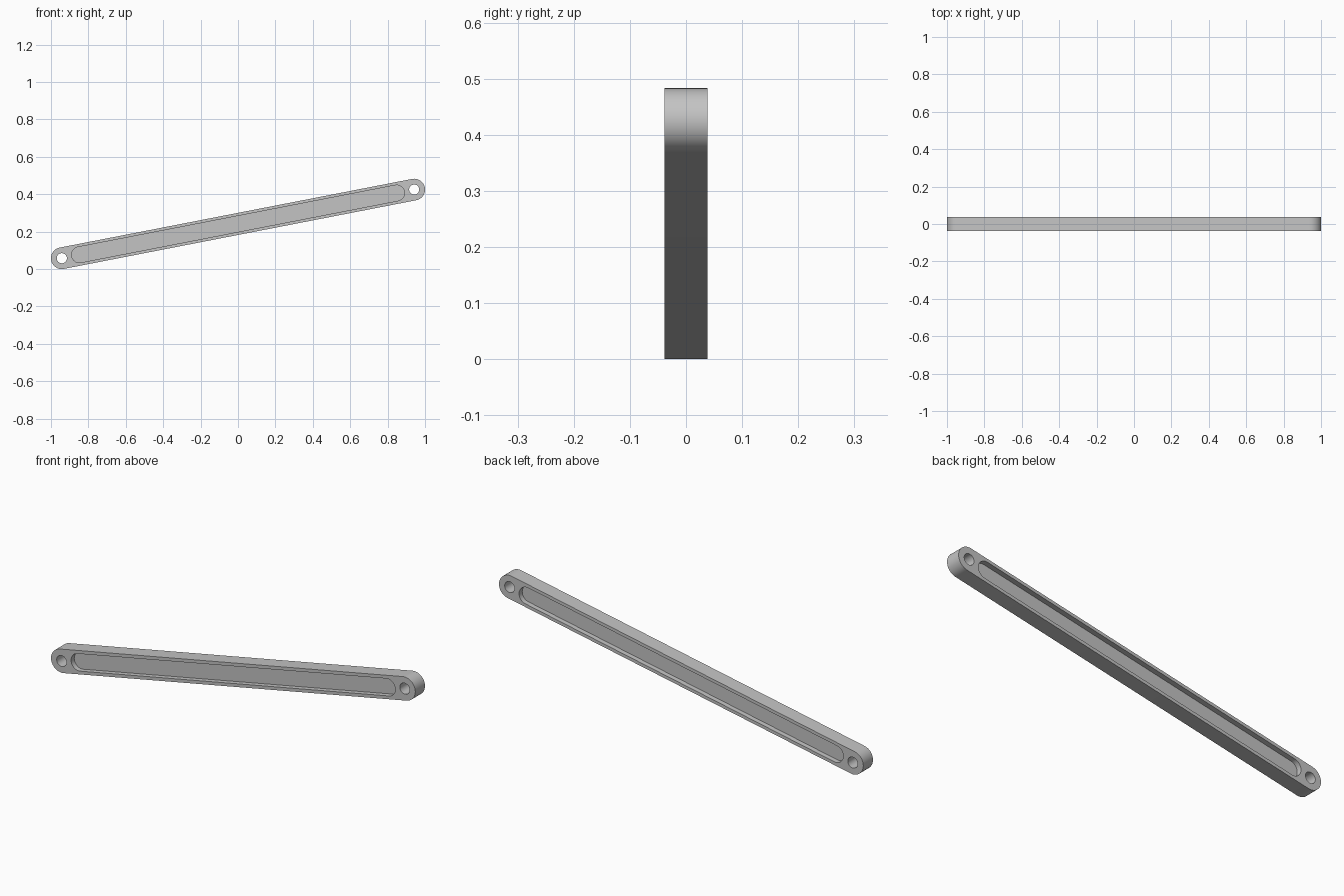
import bpy
import bmesh
import math
from mathutils import Matrix

cube = bpy.data.objects.get("Cube")
if cube:
    bpy.data.objects.remove(cube, do_unlink=True)

END_R, HOLE_R, POCKET_R = 0.058, 0.027, 0.042
HALF_Y, WEB_HALF = 0.038, 0.013
RISE, RUN = 0.1835, 0.942            # end centre relative to bar centre
HALF_LEN = math.hypot(RISE, RUN)
POCKET_HALF = 0.864
TILT = Matrix.Translation((0, 0, END_R + RISE)) @ Matrix.Rotation(-math.atan2(RISE, RUN), 4, "Y")

grey = bpy.data.materials.new("plain grey")
grey.use_nodes = True
colour = (0.55, 0.55, 0.55, 1)
grey.diffuse_color = colour
grey.node_tree.nodes["Principled BSDF"].inputs["Base Color"].default_value = colour


def slot_prism(name, cx, half, radius, y0, y1, steps=32):
    """Round-ended prism along x, extruded from y0 to y1, tilted with the bar."""
    bm = bmesh.new()
    ring = []
    for side in (1, -1):
        for i in range(steps + 1):
            a = math.pi * (i / steps - 0.5)
            if half == 0 and i == steps:
                continue
            ring.append(bm.verts.new((cx + side * (half + radius * math.cos(a)), y0,
                                      side * radius * math.sin(a))))
    face = bm.faces.new(ring)
    moved = bmesh.ops.extrude_face_region(bm, geom=[face])["geom"]
    bmesh.ops.translate(bm, vec=(0, y1 - y0, 0),
                        verts=[v for v in moved if isinstance(v, bmesh.types.BMVert)])
    bmesh.ops.recalc_face_normals(bm, faces=bm.faces)
    bm.transform(TILT)
    mesh = bpy.data.meshes.new(name)
    bm.to_mesh(mesh)
    bm.free()
    mesh.materials.append(grey)
    obj = bpy.data.objects.new(name, mesh)
    bpy.context.collection.objects.link(obj)
    return obj


# Round-ended link bar
bar = slot_prism("link_bar", 0, HALF_LEN, END_R, -HALF_Y, HALF_Y)

# Pin holes at both ends, and shallow pockets on both faces
cutters = []
for side, word in ((-1, "right"), (1, "left")):
    cutters.append(slot_prism(word + "_hole_cutter", side * HALF_LEN, 0, HOLE_R, -0.1, 0.1, 24))
for side, word in ((-1, "front"), (1, "back")):
    cutters.append(slot_prism(word + "_pocket_cutter", 0, POCKET_HALF, POCKET_R,
                              side * WEB_HALF, side * 0.1))

bpy.ops.object.select_all(action="DESELECT")
bpy.context.view_layer.objects.active = bar
bar.select_set(True)
for cutter in cutters:
    cutter.hide_render = True
    cut = bar.modifiers.new(cutter.name, "BOOLEAN")
    cut.operation = "DIFFERENCE"
    cut.solver = "EXACT"
    cut.object = cutter
    bpy.ops.object.modifier_apply(modifier=cut.name)
    bpy.data.objects.remove(cutter, do_unlink=True)

bpy.ops.object.shade_smooth_by_angle(angle=math.radians(30))
